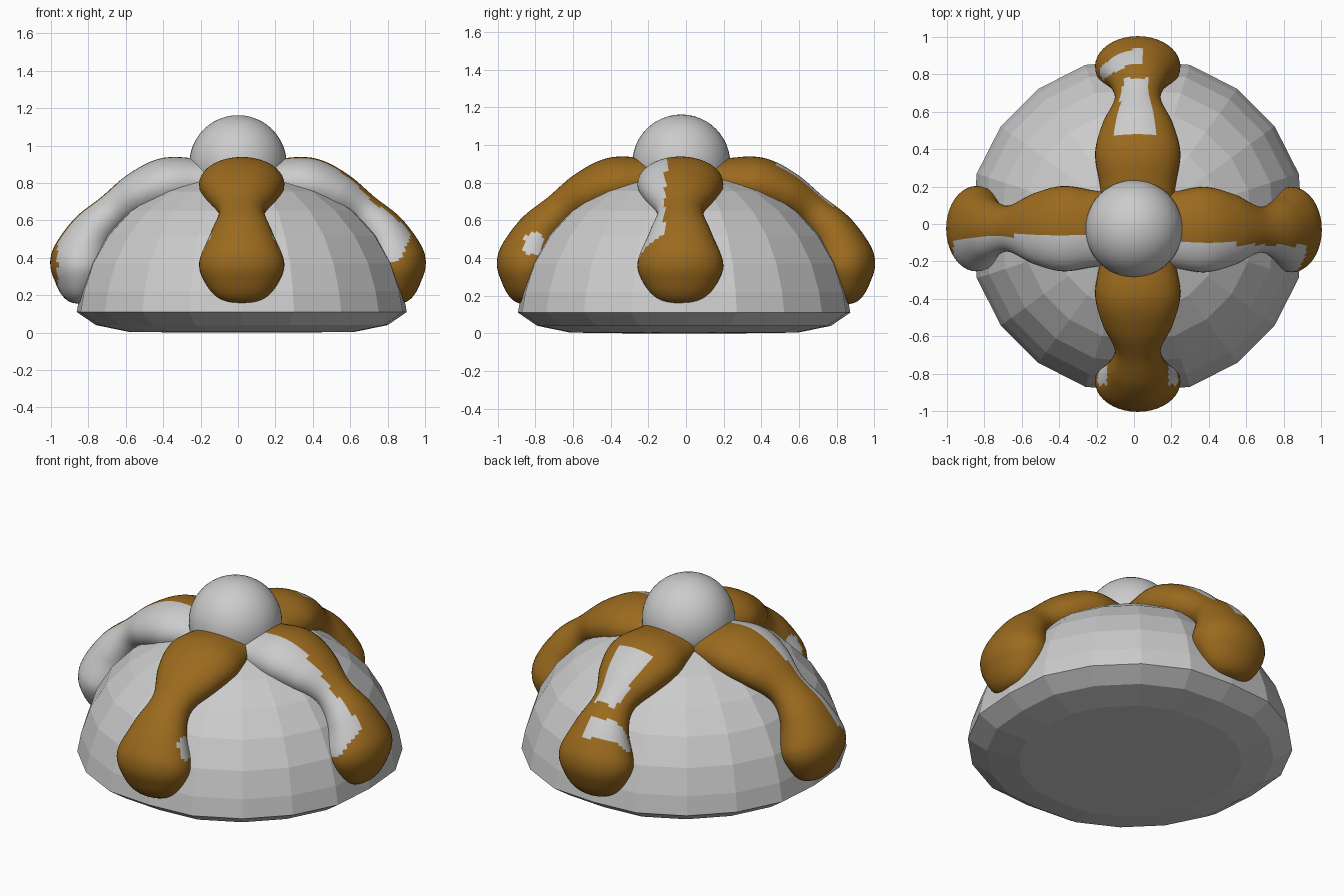
import bpy, bmesh
from math import sin, cos, pi, sqrt
from mathutils import Vector

if "Cube" in bpy.data.objects:
    bpy.data.objects.remove(bpy.data.objects["Cube"])

brown = bpy.data.materials.new("crust_brown")
brown.diffuse_color = (0.33, 0.145, 0.013, 1)
brown.use_nodes = True
brown.node_tree.nodes["Principled BSDF"].inputs["Base Color"].default_value = brown.diffuse_color
plain = bpy.data.materials.new("plain_grey")
plain.diffuse_color = (0.8, 0.8, 0.8, 1)
plain.use_nodes = True
plain.node_tree.nodes["Principled BSDF"].inputs["Base Color"].default_value = plain.diffuse_color


def finish(bm, name):
    bmesh.ops.recalc_face_normals(bm, faces=bm.faces)
    me = bpy.data.meshes.new(name)
    bm.to_mesh(me)
    bm.free()
    ob = bpy.data.objects.new(name, me)
    bpy.context.collection.objects.link(ob)
    return ob


def skin(bm, rings):
    """Bridge closed rings of points and close both ends."""
    vs = [[bm.verts.new(p) for p in ring] for ring in rings]
    n = len(vs[0])
    for a, b in zip(vs, vs[1:]):
        for i in range(n):
            bm.faces.new((a[i], a[(i + 1) % n], b[(i + 1) % n], b[i]))
    bm.faces.new(vs[0])
    bm.faces.new(vs[-1])


# Faceted bun: 20-sided lathe, slightly pressed in under the four strips
profile = [(.3, 0), (.62, .004), (.80, .04), (.905, .11), (.885, .22), (.835, .37),
           (.745, .52), (.62, .65), (.46, .755), (.28, .82), (.1, .85)]
bm = bmesh.new()
skin(bm, [[(.02 + r * (.975 if k % 5 == 0 else 1) * cos(k * pi / 10),
            -.01 + r * (.975 if k % 5 == 0 else 1) * sin(k * pi / 10), z)
           for k in range(20)] for r, z in profile])
finish(bm, "bun")

# Bone strip keys: distance out, height, half width, half thickness
KEYS = [(.08, .80, .19, .11), (.22, .805, .205, .125), (.38, .79, .228, .145),
        (.53, .735, .19, .125), (.67, .645, .123, .10), (.78, .53, .165, .125),
        (.835, .39, .225, .165), (.85, .27, .225, .15), (.855, .155, .225, .13)]


def key_at(u):
    """Catmull-Rom interpolation through KEYS, u in 0..1."""
    m = len(KEYS) - 1
    i = min(int(u * m), m - 1)
    t = u * m - i
    p = [Vector(KEYS[min(max(j, 0), m)]) for j in range(i - 1, i + 3)]
    return .5 * (2 * p[1] + (p[2] - p[0]) * t
                 + (2 * p[0] - 5 * p[1] + 4 * p[2] - p[3]) * t * t
                 + (3 * p[1] - p[0] - 3 * p[2] + p[3]) * t ** 3)


def bone(name, direction, shift, is_plain):
    """Swept oval strip running outward along direction, some faces left grey."""
    d = Vector(direction).to_3d()
    side = Vector((-d.y, d.x, 0))
    up = Vector((0, 0, 1))
    cap, rows, n = .76, 72, 40
    us = [cap * i / rows for i in range(rows)]
    us += [cap + (1 - cap) * sin(j / 16 * pi / 2) for j in range(17)]
    rings = []
    for u in us:
        r, z, w, t = key_at(u)
        a, b = key_at(max(u - .01, 0)), key_at(min(u + .01, 1))
        tan = (d * (b[0] - a[0]) + up * (b[1] - a[1])).normalized()
        nor = side.cross(tan)
        if nor.dot(d + up) < 0:
            nor = -nor
        f = 1 if u <= cap else max(.03, sqrt(max(0, 1 - ((u - cap) / (1 - cap)) ** 2)))
        c = d * r + up * z + Vector(shift)
        rings.append([c + side * (w * f * cos(k * 2 * pi / n)) + nor * (t * f * sin(k * 2 * pi / n))
                      for k in range(n)])
    bm = bmesh.new()
    skin(bm, rings)
    for f in bm.faces:
        f.smooth = True
        f.material_index = int(is_plain(f.calc_center_median()))
    ob = finish(bm, name)
    ob.data.materials.append(brown)
    ob.data.materials.append(plain)


bone("front_bone", (0, -1), (.02, 0, 0),
     lambda c: abs(c.x - .02) > .165 and -.86 < c.y < -.76 and c.z > .42)
bone("back_bone", (0, 1), (.02, 0, 0),
     lambda c: c.z > .45 and ((.48 < c.y < .78 and abs(c.x - .01) < .06 + (.78 - c.y) * .2)
                              or (-.2 < c.x < .05 and .86 < c.y + .25 * (c.x - .05) ** 2 * 8 < .94)))
bone("left_bone", (-1, 0), (0, -.025, 0),
     lambda c: c.y < -.03 - .05 * abs(c.x) and c.x > -.965)
bone("right_bone", (1, 0), (0, -.03, 0),
     lambda c: c.y < -.09 - .03 * c.x and c.x < .92 and c.z > .38 + max(0, c.x - .86) * 2)

# Smooth ball on top
bpy.ops.mesh.primitive_uv_sphere_add(segments=48, ring_count=24, radius=.26, location=(0, -.025, .902))
ball = bpy.context.object
ball.name = "top_ball"
bpy.ops.object.shade_smooth()
